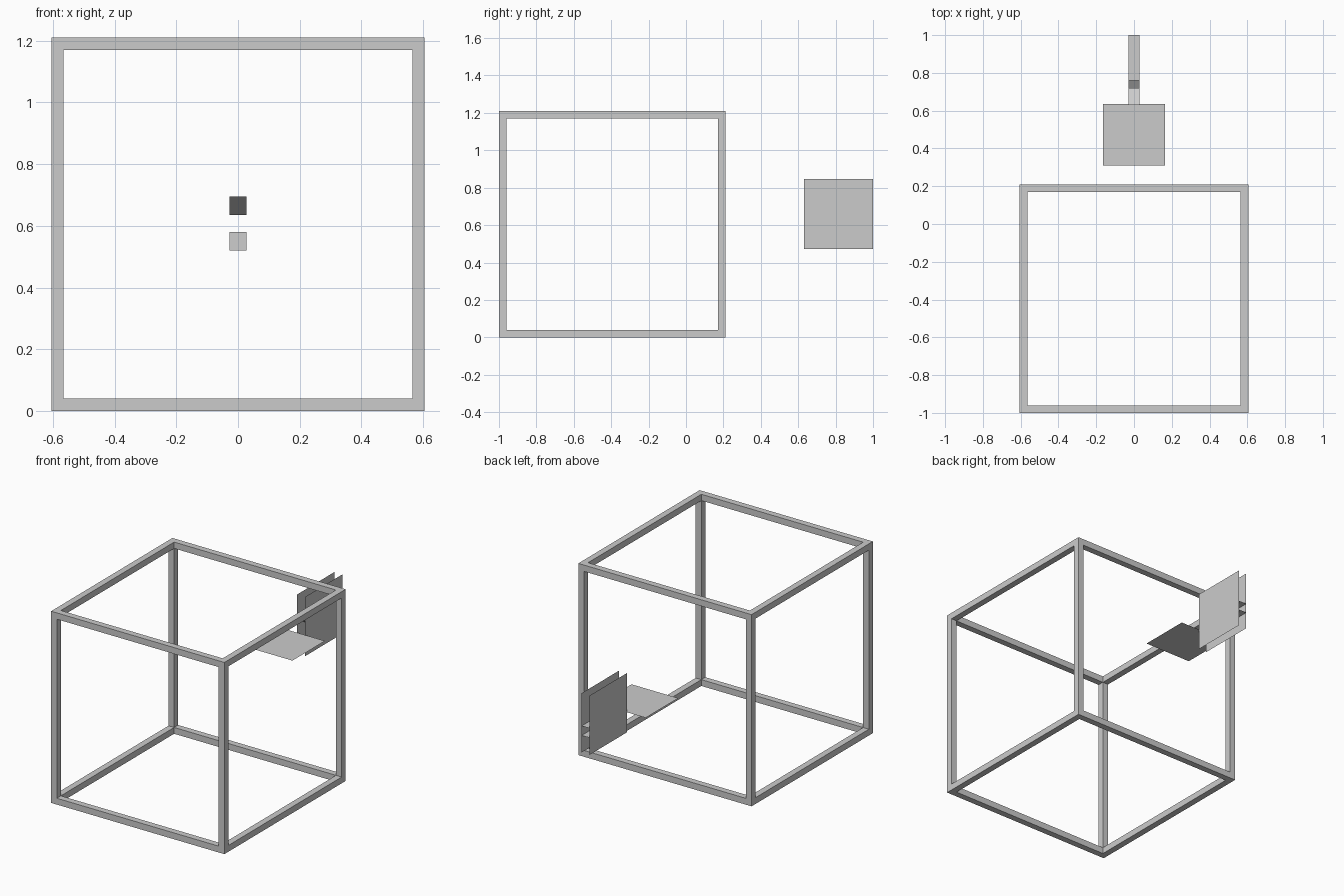
import bpy

if "Cube" in bpy.data.objects:
    bpy.data.objects.remove(bpy.data.objects["Cube"])

BAR = 0.04                      # frame bar thickness
HALF = 0.605                    # half size of the cube frame
CY, CZ = -0.395, 0.605          # frame centre


def mesh_object(name, verts, faces):
    mesh = bpy.data.meshes.new(name)
    mesh.from_pydata(verts, [], faces)
    ob = bpy.data.objects.new(name, mesh)
    bpy.context.collection.objects.link(ob)
    return ob


def box(name, centre, size):
    bpy.ops.mesh.primitive_cube_add(size=1, location=centre)
    ob = bpy.context.object
    ob.name = name
    ob.scale = size
    bpy.ops.object.transform_apply(location=False, rotation=False, scale=True)


def strip(name, half_width, profile):
    """Thin ribbon across x following a (y, z) profile."""
    verts = [(x, y, z) for y, z in profile for x in (-half_width, half_width)]
    faces = [(2 * i, 2 * i + 1, 2 * i + 3, 2 * i + 2) for i in range(len(profile) - 1)]
    mesh_object(name, verts, faces)


# Open cube frame: four bars along each axis
r = HALF - BAR / 2
inner = 2 * HALF - 2 * BAR
for a in (-1, 1):
    for b in (-1, 1):
        box("frame_bar_across", (0, CY + a * r, CZ + b * r), (2 * HALF, BAR, BAR))
        box("frame_bar_deep", (a * r, CY, CZ + b * r), (BAR, inner, BAR))
        box("frame_post", (a * r, CY + b * r, CZ), (BAR, BAR, inner))

# Flat sheet behind the frame
strip("flat_sheet", 0.163, [(0.31, 0.603), (0.635, 0.603)])

# Pair of upright square plates
W = 0.028
for side, x in (("left", -W), ("right", W)):
    mesh_object("plate_" + side,
                [(x, 0.63, 0.473), (x, 1.0, 0.473), (x, 1.0, 0.847), (x, 0.63, 0.847)],
                [(0, 1, 2, 3)])

# Slats joining the plates
strip("upper_slope", W, [(0.63, 0.695), (0.72, 0.635)])
strip("lower_slope", W, [(0.67, 0.52), (0.76, 0.58), (1.0, 0.58)])
strip("upper_slat", W, [(0.76, 0.64), (1.0, 0.64)])
